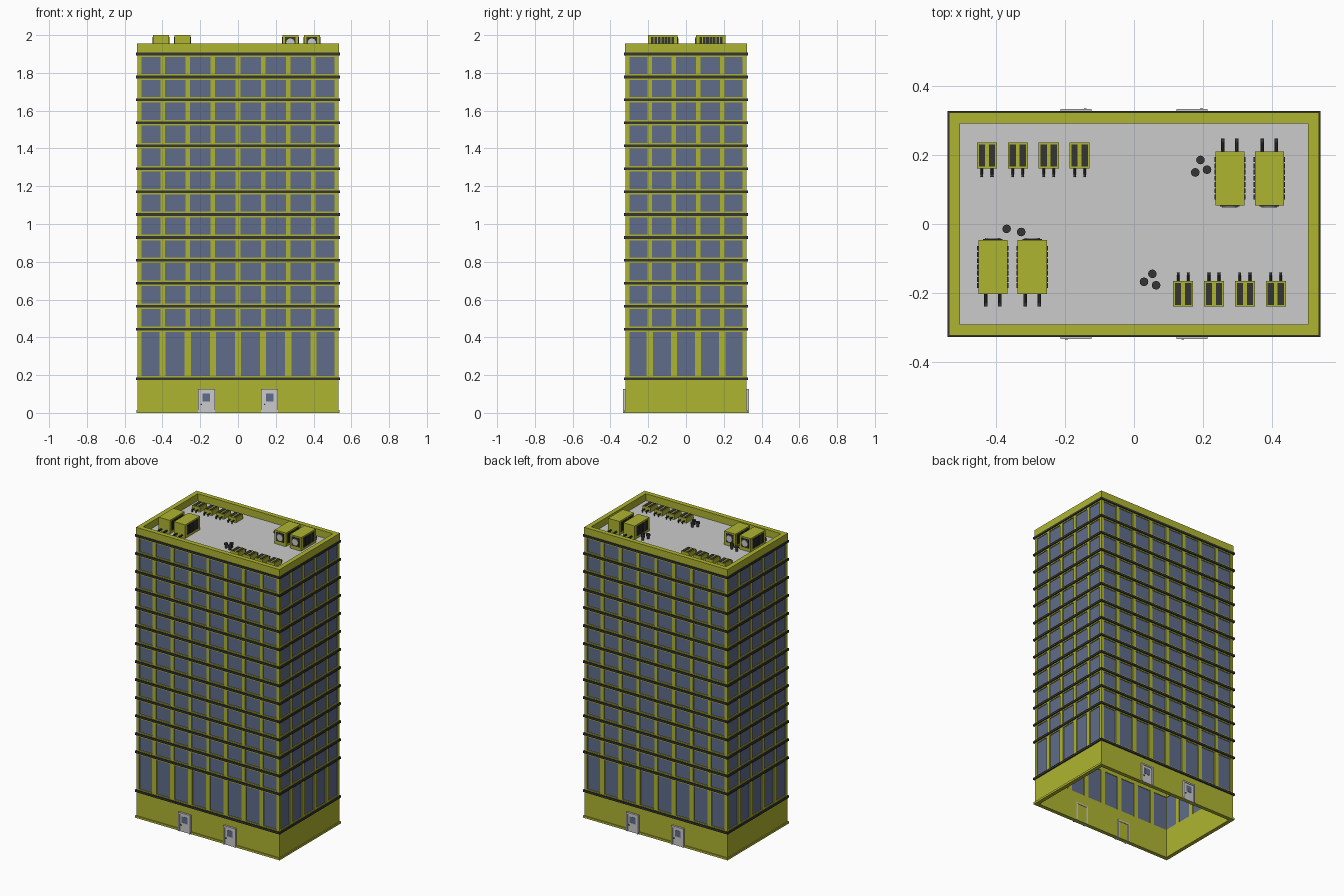
import bpy, bmesh, math
from mathutils import Matrix, Vector

if "Cube" in bpy.data.objects:
    bpy.data.objects.remove(bpy.data.objects["Cube"])


def material(name, rgb):
    m = bpy.data.materials.new(name)
    m.diffuse_color = (*rgb, 1)
    m.use_nodes = True
    m.node_tree.nodes["Principled BSDF"].inputs["Base Color"].default_value = m.diffuse_color
    return m


YELLOW = material("olive_yellow", (0.43, 0.46, 0.03))
GLASS = material("blue_glass", (0.115, 0.15, 0.26))
DARK = material("charcoal", (0.035, 0.035, 0.035))


class Part:
    """Collects simple solids into one mesh object."""

    def __init__(self, name, mat=None):
        self.name, self.mat, self.bm = name, mat, bmesh.new()

    def box(self, x0, x1, y0, y1, z0, z1):
        size = (abs(x1 - x0), abs(y1 - y0), abs(z1 - z0), 1)
        mid = Vector(((x0 + x1) / 2, (y0 + y1) / 2, (z0 + z1) / 2))
        bmesh.ops.create_cube(self.bm, size=1,
                              matrix=Matrix.Translation(mid) @ Matrix.Diagonal(size))

    def ring(self, hx, hy, t, z0, z1):
        loops = []
        for ax, ay, z in ((hx, hy, z0), (hx, hy, z1), (hx - t, hy - t, z1), (hx - t, hy - t, z0)):
            loops.append([self.bm.verts.new((sx * ax, sy * ay, z))
                          for sx, sy in ((-1, -1), (1, -1), (1, 1), (-1, 1))])
        for k in range(4):
            a, b = loops[k], loops[(k + 1) % 4]
            for i in range(4):
                j = (i + 1) % 4
                self.bm.faces.new((a[i], a[j], b[j], b[i]))

    def tube(self, p, q, r, n=10):
        p, q = Vector(p), Vector(q)
        rot = (q - p).to_track_quat('Z', 'Y').to_matrix().to_4x4()
        bmesh.ops.create_cone(self.bm, cap_ends=True, segments=n, radius1=r, radius2=r,
                              depth=(q - p).length,
                              matrix=Matrix.Translation((p + q) / 2) @ rot)

    def done(self):
        bmesh.ops.recalc_face_normals(self.bm, faces=self.bm.faces)
        me = bpy.data.meshes.new(self.name)
        self.bm.to_mesh(me)
        self.bm.free()
        ob = bpy.data.objects.new(self.name, me)
        bpy.context.collection.objects.link(ob)
        if self.mat:
            me.materials.append(self.mat)


HX, HY = 0.532, 0.32
ROOF = 1.908
bands = [0.181] + [0.443 + i * (1.9 - 0.443) / 12 for i in range(13)]

# Hollow base, skirting and parapet
base = Part("base_wall", YELLOW)
base.ring(HX, HY, 0.02, 0, 0.181)
base.ring(HX + 0.006, HY + 0.006, 0.01, 0, 0.014)
base.done()
parapet = Part("parapet", YELLOW)
parapet.ring(HX + 0.002, HY + 0.002, 0.031, 1.9, 1.955)
parapet.done()
deck = Part("roof_deck")
deck.box(-0.51, 0.51, -0.3, 0.3, 1.898, ROOF)
deck.done()

# Dark floor bands with yellow spandrels behind them
floor_bands = Part("floor_bands", DARK)
spandrels = Part("spandrels", YELLOW)
for z in bands:
    floor_bands.ring(HX + 0.007, HY + 0.007, 0.02, z - 0.007, z + 0.007)
    spandrels.ring(HX, HY, 0.02, z - 0.015, z + 0.015)
floor_bands.done()
spandrels.done()

# Pillars and glass panes: 8 bays on the long sides, 5 on the short sides
pillars = Part("pillars", YELLOW)
panes = Part("window_panes", GLASS)
for f, (z0, z1) in enumerate(zip(bands, bands[1:])):
    w = 0.016 if f == 0 else 0.012
    for s in (-1, 1):
        for i in range(9):
            x = -HX + i * 2 * HX / 8
            a, b = max(x - w, -HX), min(x + w, HX)
            pillars.box(a, b, s * (HY - 0.02), s * HY, z0, z1)
            if i < 8:
                panes.box(x + 0.01, x + 2 * HX / 8 - 0.01,
                          s * (HY - 0.016), s * (HY - 0.006), z0, z1)
        for i in range(6):
            y = -HY + i * 2 * HY / 5
            a, b = max(y - w, -HY), min(y + w, HY)
            pillars.box(s * (HX - 0.02), s * HX, a, b, z0, z1)
            if i < 5:
                panes.box(s * (HX - 0.016), s * (HX - 0.006),
                          y + 0.01, y + 2 * HY / 5 - 0.01, z0, z1)
pillars.done()
panes.done()

# Doors, two on the front and two on the back
frames = Part("door_frames")
leaves = Part("door_leaves")
door_glass = Part("door_glass", GLASS)
handles = Part("door_handles", DARK)
for s in (-1, 1):
    for cx in (-0.168, 0.168):
        yi, yo = s * (HY - 0.023), s * (HY + 0.013)
        frames.box(cx - 0.045, cx - 0.035, yi, yo, 0, 0.127)
        frames.box(cx + 0.035, cx + 0.045, yi, yo, 0, 0.127)
        frames.box(cx - 0.035, cx + 0.035, yi, yo, 0.117, 0.127)
        leaves.box(cx - 0.036, cx + 0.036, s * HY, s * (HY + 0.008), 0, 0.118)
        door_glass.box(cx - 0.021, cx + 0.021, s * HY, s * (HY + 0.0095), 0.06, 0.103)
        hx = cx + s * 0.027
        handles.tube((hx, s * HY, 0.045), (hx, s * (HY + 0.014), 0.045), 0.004, 8)
for p in (frames, leaves, door_glass, handles):
    p.done()

# Rooftop equipment; the second group is the first turned half round
large = Part("large_air_units", YELLOW)
louvres = Part("air_unit_louvres", DARK)
fans = Part("air_unit_fans")
pipes = Part("roof_pipes", DARK)
small = Part("small_condensers", YELLOW)
grilles = Part("condenser_grilles", DARK)


def pipe(x, y, s, length, z, r):
    pipes.tube((x, y, z), (x, y + s * length, z), r)
    pipes.tube((x, y + s * (length - r), z + r), (x, y + s * (length - r), ROOF), r)


for s, cxs, cy in ((1, (0.277, 0.391), 0.132), (-1, (-0.408, -0.294), -0.124)):
    for cx in cxs:
        large.box(cx - 0.042, cx + 0.042, cy - 0.078, cy + 0.078, ROOF, 2.0)
        front = cy - s * 0.078
        # Dark intake with a round fan on the end, slatted vents on both sides
        louvres.box(cx - 0.028, cx + 0.028, front, front - s * 0.003, 1.93, 1.99)
        fans.tube((cx, front, 1.96), (cx, front - s * 0.006, 1.96), 0.022, 16)
        for side in (-1, 1):
            for k in range(7):
                y = cy - 0.054 + k * 0.018
                louvres.box(cx + side * 0.042, cx + side * 0.045,
                            y - 0.007, y + 0.007, 1.925, 1.99)
        for dx in (-0.02, 0.02):
            pipe(cx + dx, cy + s * 0.078, s, 0.037, 1.925, 0.0055)

for s, x0, cy in ((-1, -0.425, 0.198), (1, 0.142, -0.202)):
    for i in range(4):
        cx = x0 + i * 0.0893
        small.box(cx - 0.029, cx + 0.029, cy - 0.037, cy + 0.037, ROOF, 1.94)
        for dx in (-0.0145, 0.0145):
            grilles.box(cx + dx - 0.009, cx + dx + 0.009,
                        cy - 0.032, cy + 0.032, 1.938, 1.942)
            pipe(cx + dx, cy + s * 0.037, s, 0.025, 1.92, 0.004)
for p in (large, louvres, fans, pipes, small, grilles):
    p.done()

# Round vent stacks
stacks = Part("vent_stacks", DARK)
for x, y in ((0.192, 0.185), (0.211, 0.157), (0.177, 0.149), (-0.368, -0.014),
             (-0.326, -0.023), (0.053, -0.144), (0.029, -0.167), (0.064, -0.177)):
    stacks.tube((x, y, ROOF), (x, y, 1.93), 0.008, 12)
    stacks.tube((x, y, 1.927), (x, y, 1.94), 0.0125, 12)
stacks.done()
